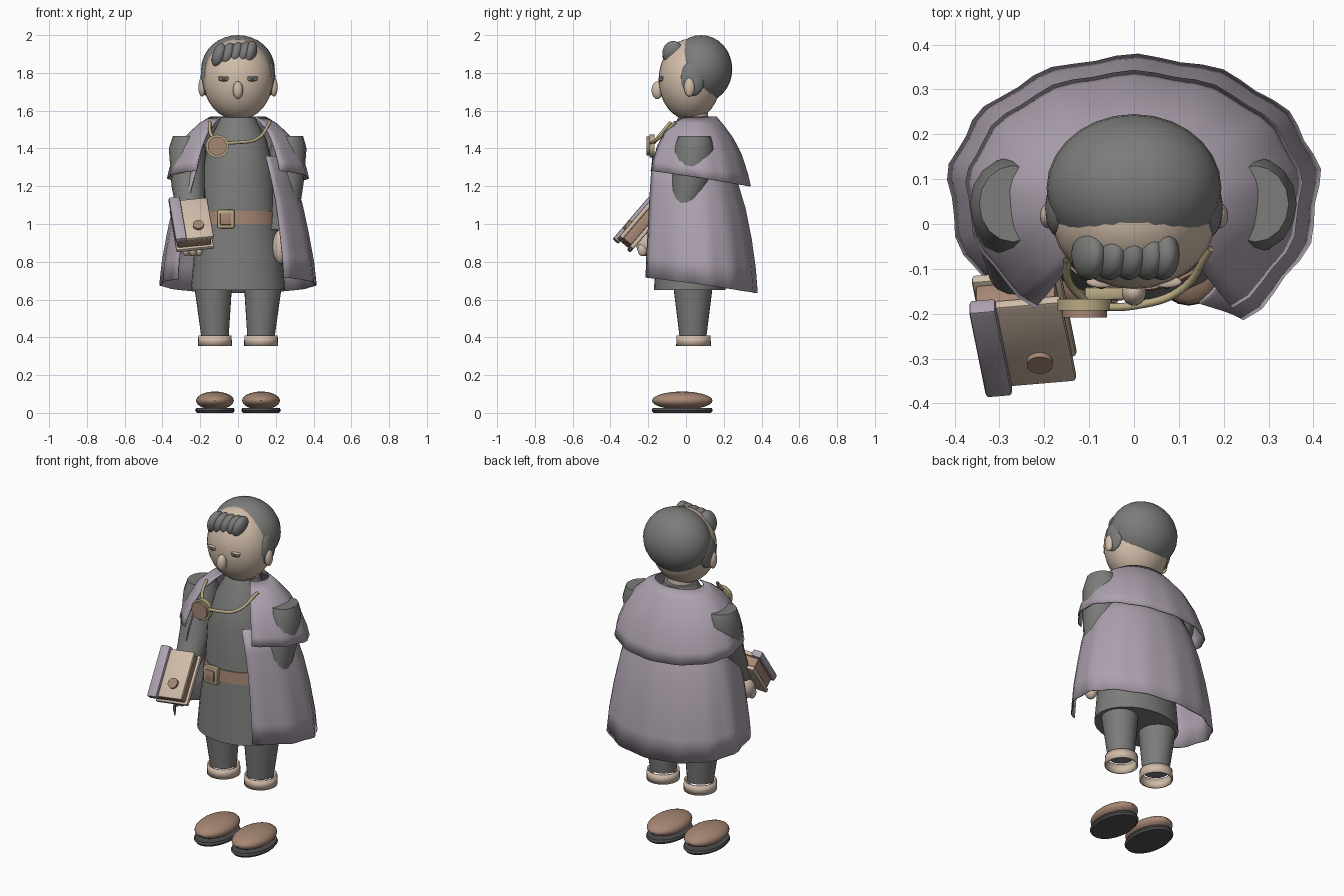
import bpy, bmesh, math
from mathutils import Matrix, Vector

cube = bpy.data.objects.get("Cube")
if cube:
    bpy.data.objects.remove(cube, do_unlink=True)


def material(name, r, g, b):
    m = bpy.data.materials.new(name)
    m.use_nodes = True
    m.diffuse_color = (r, g, b, 1)
    bsdf = next(n for n in m.node_tree.nodes if n.type == 'BSDF_PRINCIPLED')
    bsdf.inputs["Base Color"].default_value = (r, g, b, 1)
    return m


GREY = material("grey cloth", .2, .2, .195)
LILAC = material("dusty lilac", .42, .36, .43)
SKIN = material("warm skin", .64, .51, .40)
BROWN = material("brown leather", .38, .24, .175)
GOLD = material("old gold", .48, .40, .23)
DARK = material("dark sole", .08, .08, .08)


def finish(name, bm, mat, angle=35):
    bmesh.ops.recalc_face_normals(bm, faces=bm.faces)
    me = bpy.data.meshes.new(name)
    bm.to_mesh(me)
    bm.free()
    me.materials.append(mat)
    ob = bpy.data.objects.new(name, me)
    bpy.context.collection.objects.link(ob)
    bpy.ops.object.select_all(action='DESELECT')
    ob.select_set(True)
    bpy.context.view_layer.objects.active = ob
    bpy.ops.object.shade_smooth_by_angle(angle=math.radians(angle))
    return ob


def ball(name, loc, radii, mat, rot=0):
    bm = bmesh.new()
    bmesh.ops.create_uvsphere(bm, u_segments=28, v_segments=16, radius=1)
    bm.transform(Matrix.Translation(loc) @ Matrix.Rotation(rot, 4, 'Y') @ Matrix.Diagonal((*radii, 1)))
    return finish(name, bm, mat)


def box(name, loc, size, mat, frame=Matrix(), bevel=.008):
    bm = bmesh.new()
    bmesh.ops.create_cube(bm, size=1)
    bm.transform(Matrix.Diagonal((*size, 1)))
    bmesh.ops.bevel(bm, geom=bm.edges[:], offset=bevel, segments=2, affect='EDGES', profile=.5)
    bm.transform(frame @ Matrix.Translation(loc))
    return finish(name, bm, mat)


def disc(name, loc, radius, depth, mat, frame=Matrix()):
    bm = bmesh.new()
    bmesh.ops.create_cone(bm, cap_ends=True, segments=28, radius1=radius, radius2=radius, depth=depth)
    bm.transform(frame @ Matrix.Translation(loc))
    return finish(name, bm, mat)


def loft(name, rings, mat, start=-180, end=180, segs=28, lift=0, folds=0, caps=True):
    """Rings are (z, centre x, centre y, half width, front depth, back depth); angle 0 is the back."""
    bm = bmesh.new()
    closed = end - start >= 360
    count = segs if closed else segs + 1
    grid = []
    for k, (z, cx, cy, w, front, back) in enumerate(rings):
        t = 1 - k / (len(rings) - 1)
        row = []
        for i in range(count):
            a = math.radians(start + (end - start) * i / segs)
            s = 1 + folds * t * math.cos(13 * a)
            depth = back if math.cos(a) > 0 else front
            row.append(bm.verts.new((cx + w * s * math.sin(a), cy + depth * s * math.cos(a),
                                     z - lift * t * math.cos(a))))
        grid.append(row)
    for low, high in zip(grid, grid[1:]):
        for i in range(segs):
            j = (i + 1) % count
            bm.faces.new((low[i], low[j], high[j], high[i]))
    if closed and caps:
        bm.faces.new(grid[0])
        bm.faces.new(grid[-1])
    return finish(name, bm, mat)


def thicken(ob, amount):
    mod = ob.modifiers.new("thickness", 'SOLIDIFY')
    mod.thickness = amount
    mod.offset = 0


# Head, hair and face
ball("head", (0, .02, 1.765), (.185, .165, .215), SKIN)
ball("hair_cap", (0, .08, 1.82), (.195, .165, .18), GREY)
for i, x in enumerate((-.1, -.055, -.012, .03, .062)):
    ball(f"fringe_lock_{i + 1}", (x, -.068, 1.893 + .003 * i), (.036, .057, .066), GREY, .3)
ball("nose", (0, -.152, 1.708), (.027, .03, .047), SKIN)
loft("neck", [(1.48, 0, .04, .08, .08, .08), (1.62, 0, .04, .075, .075, .075)], SKIN)

for side, s in (("right", -1), ("left", 1)):
    ball(f"{side}_sideburn", (s * .165, .035, 1.77), (.033, .065, .092), GREY)
    ball(f"{side}_ear", (s * .19, .018, 1.725), (.02, .028, .05), SKIN)
    ball(f"{side}_eye", (s * .073, -.131, 1.766), (.03, .011, .011), GREY)
    ball(f"{side}_eyelid", (s * .073, -.129, 1.776), (.033, .013, .006), SKIN)
    ball(f"{side}_pupil", (s * .073, -.139, 1.766), (.009, .006, .009), DARK)
    # Legs and footwear
    loft(f"{side}_trouser_leg", [(.41, s * .122, .037, .073, .072, .072),
                                 (.7, s * .133, .037, .103, .108, .108)], GREY)
    thicken(loft(f"{side}_cuff", [(.355, s * .122, .04, .086, .088, .088),
                                  (.41, s * .122, .04, .084, .086, .086)], SKIN, caps=False), .008)
    ball(f"{side}_shoe", (s * .122, -.02, .065), (.1, .16, .048), BROWN)
    loft(f"{side}_sole", [(0, s * .122, -.02, .095, .152, .152), (.012, s * .122, -.02, .105, .162, .162),
                          (.025, s * .122, -.02, .1, .157, .157)], DARK)

# Tunic with flared hem
loft("tunic", [(.65, 0, .02, .25, .19, .19), (.85, 0, .02, .232, .177, .18),
               (1.05, 0, .02, .2, .163, .17), (1.3, 0, .03, .188, .165, .15),
               (1.45, 0, .04, .15, .14, .12), (1.565, 0, .05, .09, .09, .09)], GREY)

# Belt and buckle
loft("belt", [(1.0, 0, .02, .212, .172, .178), (1.07, 0, .02, .204, .169, .175)], BROWN)
box("buckle_frame", (-.065, -.155, 1.027), (.092, .03, .1), GOLD)
box("buckle_centre", (-.065, -.167, 1.027), (.058, .018, .064), BROWN, bevel=.004)

# Sleeves and hands
loft("left_sleeve", [(.97, .235, -.05, .065, .065, .065), (1.1, .25, 0, .08, .08, .08),
                     (1.22, .26, .025, .088, .1, .095), (1.4, .265, .045, .098, .108, .105),
                     (1.465, .27, .045, .075, .085, .085)], GREY, segs=16)
loft("right_sleeve", [(.97, -.24, -.17, .06, .06, .06), (1.08, -.25, -.09, .078, .08, .08),
                      (1.2, -.262, -.01, .09, .1, .095), (1.4, -.268, .045, .098, .108, .105),
                      (1.465, -.27, .045, .075, .085, .085)], GREY, segs=16)
ball("left_hand", (.225, -.09, .88), (.042, .05, .09), SKIN)
ball("right_hand", (-.24, -.215, .9), (.055, .05, .07), SKIN)
for i in range(3):
    ball(f"right_finger_{i + 1}", (-.275 + .035 * i, -.23, .865), (.02, .026, .035), SKIN)

# Long cape and shoulder capelet, open at the front
cape = loft("long_cape", [(.68, 0, .085, .41, .365, .287), (.8, 0, .083, .398, .358, .28),
                          (.95, 0, .08, .372, .345, .262), (1.1, 0, .073, .34, .328, .238),
                          (1.22, 0, .065, .303, .31, .208), (1.36, 0, .05, .25, .28, .16)],
            LILAC, -128, 144, 40, .045, .018)
thicken(cape, .006)
capelet = loft("shoulder_capelet", [(1.245, 0, .075, .37, .32, .262), (1.3, 0, .073, .358, .308, .25),
                                    (1.39, 0, .07, .32, .272, .222), (1.47, 0, .065, .27, .22, .183),
                                    (1.53, 0, .06, .205, .145, .138), (1.567, 0, .06, .145, .085, .1)],
               LILAC, -144, 144, 40, .045, .014)
thicken(capelet, .006)

# Gold cord with round pendant
cord = bpy.data.curves.new("pendant_cord", 'CURVE')
cord.dimensions = '3D'
cord.bevel_depth = .009
cord.bevel_resolution = 2
cord.resolution_u = 8
for path in ([(-.15, -.08, 1.54), (-.145, -.13, 1.48), (-.11, -.17, 1.43)],
             [(-.1, -.185, 1.43), (0, -.182, 1.432), (.1, -.15, 1.45), (.17, -.055, 1.54)]):
    sp = cord.splines.new('BEZIER')
    sp.bezier_points.add(len(path) - 1)
    for p, co in zip(sp.bezier_points, path):
        p.co = co
        p.handle_left_type = p.handle_right_type = 'AUTO'
cord.materials.append(GOLD)
bpy.context.collection.objects.link(bpy.data.objects.new("pendant_cord", cord))
facing = Matrix.Translation((-.11, -.18, 1.412)) @ Matrix.Rotation(math.pi / 2, 4, 'X')
disc("pendant_rim", (0, 0, 0), .061, .026, GOLD, facing)
disc("pendant_face", (0, 0, .018), .05, .02, BROWN, facing)

# Book held in the right hand
frame = (Matrix.Translation((-.245, -.238, 1.0)) @ Matrix.Rotation(math.radians(49.5), 4, 'X')
         @ Matrix.Rotation(.13, 4, 'Z'))
box("book_back_cover", (0, 0, -.043), (.2, .285, .024), SKIN, frame)
box("book_pages", (-.003, 0, -.005), (.18, .262, .056), BROWN, frame)
box("book_front_cover", (.005, 0, .033), (.19, .275, .024), SKIN, frame)
box("book_spine", (-.075, 0, .043), (.06, .295, .04), LILAC, frame)
disc("book_clasp", (.028, -.055, .05), .029, .016, BROWN, frame)
